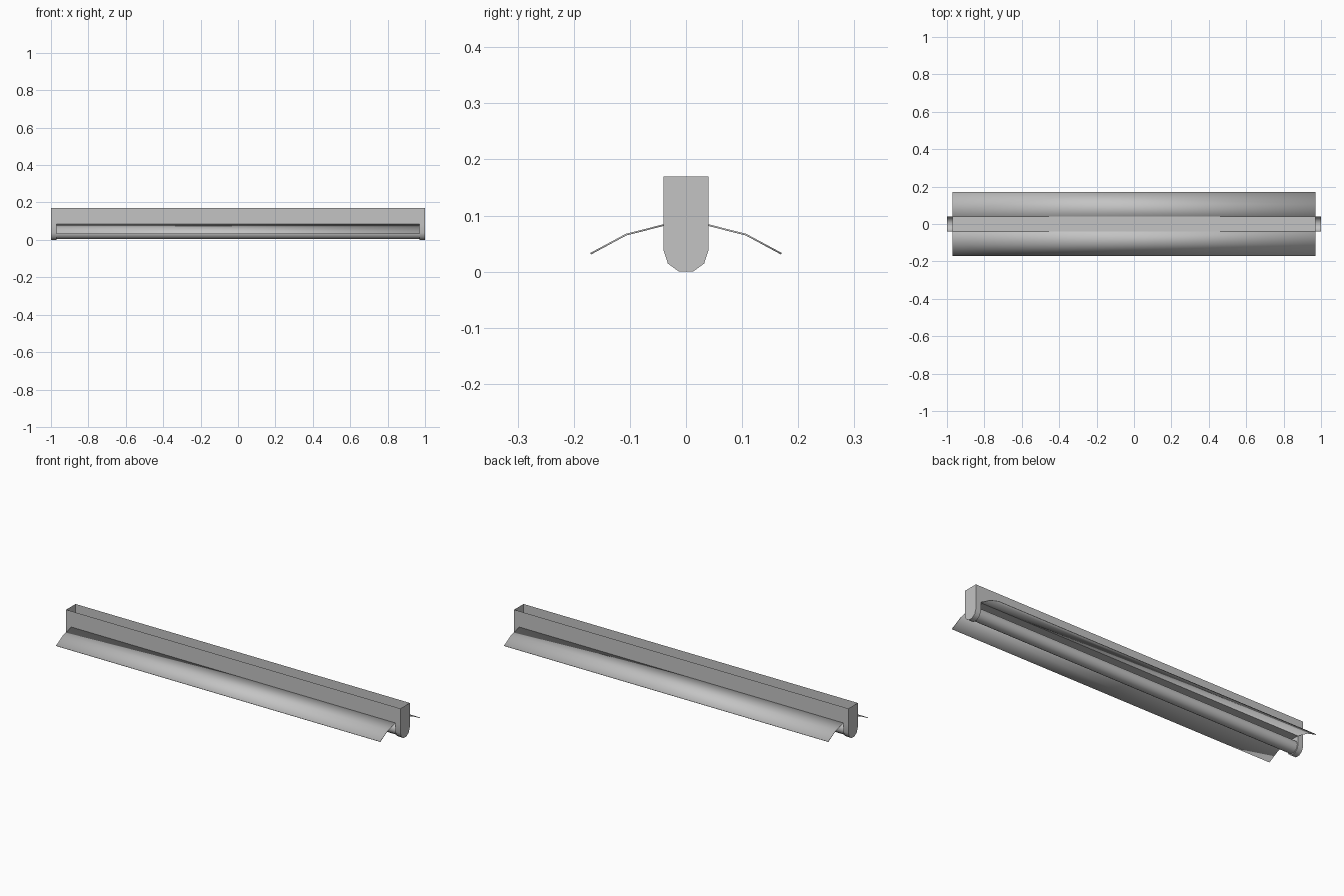
import bpy
import bmesh
from math import sin, cos, pi, radians

if "Cube" in bpy.data.objects:
    bpy.data.objects.remove(bpy.data.objects["Cube"])

grey = bpy.data.materials.new("light grey metal")
grey.use_nodes = True
grey.diffuse_color = (0.55, 0.55, 0.55, 1)
grey.node_tree.nodes["Principled BSDF"].inputs["Base Color"].default_value = (0.55, 0.55, 0.55, 1)

HALF, INNER = 1.0, 0.97            # outer ends, inner faces of the sockets
WIDE, TOP, SEAM = 0.04, 0.17, 0.083
CENTRE = WIDE * cos(pi / 10)       # axis of the rounded socket bottom


def finish(name, bm, angle=40):
    """Turn a bmesh into a shaded object."""
    mesh = bpy.data.meshes.new(name)
    bm.to_mesh(mesh)
    bm.free()
    mesh.materials.append(grey)
    obj = bpy.data.objects.new(name, mesh)
    bpy.context.collection.objects.link(obj)
    bpy.ops.object.select_all(action='DESELECT')
    obj.select_set(True)
    bpy.context.view_layer.objects.active = obj
    bpy.ops.object.shade_smooth_by_angle(angle=radians(angle))
    return obj


def sweep(bm, profile, stations, keep=lambda i, j: True):
    """Sweep a (y, z) profile through x stations; return the rings."""
    rings = [[bm.verts.new((x, y, z)) for y, z in profile] for x in stations]
    for i in range(len(rings) - 1):
        a, b = rings[i], rings[i + 1]
        for j in range(len(profile) - 1):
            if keep(i, j):
                bm.faces.new((a[j], a[j + 1], b[j + 1], b[j]))
    return rings


# Housing: open-topped channel whose ends drop down as rounded sockets
arc = [(WIDE * cos(k * pi / 5), CENTRE - WIDE * sin(k * pi / 5)) for k in range(6)]
profile = [(WIDE, TOP), (WIDE, SEAM)] + arc + [(-WIDE, SEAM), (-WIDE, TOP)]
last = len(profile) - 2
bm = bmesh.new()
rings = sweep(bm, profile, (-HALF, -INNER, INNER, HALF),
              lambda i, j: i != 1 or j in (0, last))
bm.faces.new(rings[0])
bm.faces.new(rings[3][::-1])
bm.faces.new(rings[1][1:-1][::-1])
bm.faces.new(rings[2][1:-1])
loose = [v for v in bm.verts if not v.link_faces]
bmesh.ops.delete(bm, geom=loose, context='VERTS')
bmesh.ops.recalc_face_normals(bm, faces=bm.faces)
finish("housing", bm)

# Floor plate of the channel
bm = bmesh.new()
sweep(bm, [(-WIDE, SEAM), (WIDE, SEAM)], (-INNER, INNER))
bmesh.ops.reverse_faces(bm, faces=bm.faces)
finish("floor_plate", bm)

# Bent reflector wings, mirrored front to back
bm = bmesh.new()
sweep(bm, [(-0.17, 0.032), (-0.107, 0.066), (-WIDE, SEAM)], (-INNER, INNER))
wings = finish("reflector_wings", bm)
mirror = wings.modifiers.new("mirror", 'MIRROR')
mirror.use_axis = (False, True, False)
mirror.use_mirror_merge = False
sheet = wings.modifiers.new("sheet", 'SOLIDIFY')
sheet.thickness = 0.003
sheet.offset = 0

# Lamp tube between the sockets
RADIUS = 0.034
ring = [(RADIUS * cos(k * pi / 5), CENTRE + RADIUS * sin(k * pi / 5)) for k in range(11)]
bm = bmesh.new()
sweep(bm, ring, (-INNER, INNER))
bmesh.ops.remove_doubles(bm, verts=bm.verts, dist=0.0001)
bmesh.ops.recalc_face_normals(bm, faces=bm.faces)
finish("lamp_tube", bm)
